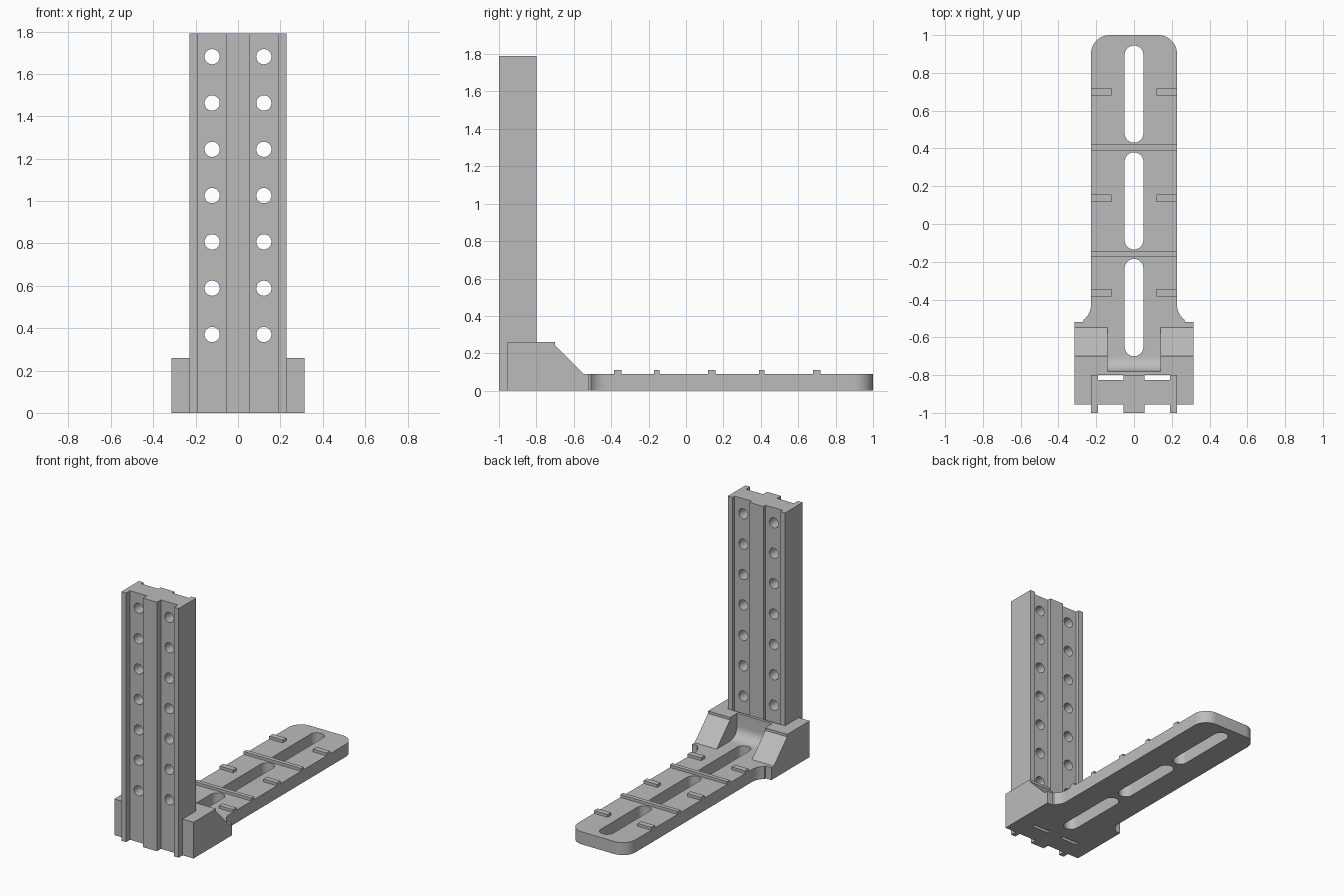
import bpy
import bmesh
from math import sin, cos, pi, radians
from mathutils import Vector

cube = bpy.data.objects.get("Cube")
if cube:
    bpy.data.objects.remove(cube, do_unlink=True)

grey = bpy.data.materials.new("plain grey")
grey.use_nodes = True
colour = (0.5, 0.5, 0.5, 1)
grey.diffuse_color = colour
grey.node_tree.nodes["Principled BSDF"].inputs["Base Color"].default_value = colour


def prism(name, outline, axis, low, high):
    """Extrude a 2D outline along an axis; X takes (y, z), Y takes (x, z), Z takes (x, y)."""
    place = {"X": lambda a, b: (low, a, b), "Y": lambda a, b: (a, low, b),
             "Z": lambda a, b: (a, b, low)}[axis]
    shift = Vector([(high - low) * (axis == k) for k in "XYZ"])
    bm = bmesh.new()
    face = bm.faces.new([bm.verts.new(place(a, b)) for a, b in outline])
    top = bmesh.ops.extrude_face_region(bm, geom=[face])["geom"]
    bmesh.ops.translate(bm, vec=shift, verts=[v for v in top if isinstance(v, bmesh.types.BMVert)])
    bmesh.ops.recalc_face_normals(bm, faces=bm.faces)
    mesh = bpy.data.meshes.new(name)
    bm.to_mesh(mesh)
    bm.free()
    mesh.materials.append(grey)
    obj = bpy.data.objects.new(name, mesh)
    bpy.context.collection.objects.link(obj)
    return obj


def box(name, x0, x1, y0, y1, z0, z1):
    return prism(name, [(x0, y0), (x1, y0), (x1, y1), (x0, y1)], "Z", z0, z1)


def arc(cx, cy, r, start, end, steps=12):
    angles = [radians(start + (end - start) * i / steps) for i in range(steps + 1)]
    return [(cx + r * cos(t), cy + r * sin(t)) for t in angles]


def mirrored(half):
    """Close a right-hand outline with its mirror image."""
    return half + [(-x, y) for x, y in reversed(half)]


def select(obj):
    bpy.ops.object.select_all(action="DESELECT")
    obj.select_set(True)
    bpy.context.view_layer.objects.active = obj


def cut(obj, cutters):
    select(obj)
    for cutter in cutters:
        mod = obj.modifiers.new("cut", "BOOLEAN")
        mod.operation = "DIFFERENCE"
        mod.solver = "EXACT"
        mod.object = cutter
        bpy.ops.object.modifier_apply(modifier=mod.name)


def discard(cutters):
    for cutter in cutters:
        bpy.data.objects.remove(cutter, do_unlink=True)


def smooth(obj):
    select(obj)
    bpy.ops.object.shade_smooth_by_angle(angle=radians(30))


FLOOR = 0.09      # plate thickness
HALF = 0.228      # half width of plate and column
JOIN = -0.52      # where the plate meets the foot block

# Upright column: grooved front and back
front, groove, inner, back = -1.0, -0.955, -0.825, -0.80
column = prism("column", mirrored([
    (0.055, front), (0.055, groove), (0.19, groove), (0.19, front), (HALF, front),
    (HALF, back), (0.19, back), (0.19, inner), (0.055, inner), (0.055, back)]),
    "Z", 0, 1.79)

# Two rows of round holes through the column
holes = [prism("hole_cutter", arc(side * 0.122, 0.37 + 0.2185 * i, 0.036, 0, 345, 23),
               "Y", -1.1, -0.7) for side in (-1, 1) for i in range(7)]
cut(column, holes)
discard(holes)
smooth(column)

# Foot block with sloping cheeks
foot = prism("foot_block", [
    (groove, 0), (groove, 0.26), (-0.70, 0.26), (-0.70, 0.242),
    (-0.548, FLOOR), (JOIN, FLOOR), (JOIN, 0)], "X", -0.315, 0.315)

# Long plate with rounded end and flared neck
plate = prism("plate", mirrored(
    [(0.315, JOIN), (0.27, JOIN)][1:] + arc(HALF + 0.1, -0.428, 0.1, 240, 180, 8)[1:]
    + arc(HALF - 0.1, 0.9, 0.1, 0, 90)), "Z", 0, FLOOR)

# Long round-ended slots
slots = [prism("slot_cutter",
               arc(0, high - 0.05, 0.05, 0, 180) + arc(0, low + 0.05, 0.05, 180, 360),
               "Z", -0.1, 0.3)
         for low, high in ((0.43, 0.945), (-0.135, 0.38), (-0.70, -0.185))]
cut(plate, slots)

# Curved channel and column socket in the foot block
channel = prism("channel_cutter",
                [(0, 0.4), (-0.78, 0.4)] + arc(-0.70, FLOOR + 0.08, 0.08, 180, 270)
                + [(0, FLOOR)], "X", -0.14, 0.14)
socket = box("socket_cutter", -HALF, HALF, -1.1, back, -0.1, 0.4)
cut(foot, [channel, socket, slots[2]])
discard(slots + [channel, socket])
smooth(foot)
smooth(plate)

# Raised cross ribs and short edge tabs on the plate
for i, y in enumerate((0.405, -0.157)):
    box(f"cross_rib_{i + 1}", -HALF, HALF, y - 0.015, y + 0.015, FLOOR, 0.11)
for i, y in enumerate((0.70, 0.137, -0.365)):
    box(f"left_tab_{i + 1}", 0.12, HALF, y - 0.02, y + 0.02, FLOOR, 0.11)
    box(f"right_tab_{i + 1}", -HALF, -0.12, y - 0.02, y + 0.02, FLOOR, 0.11)
